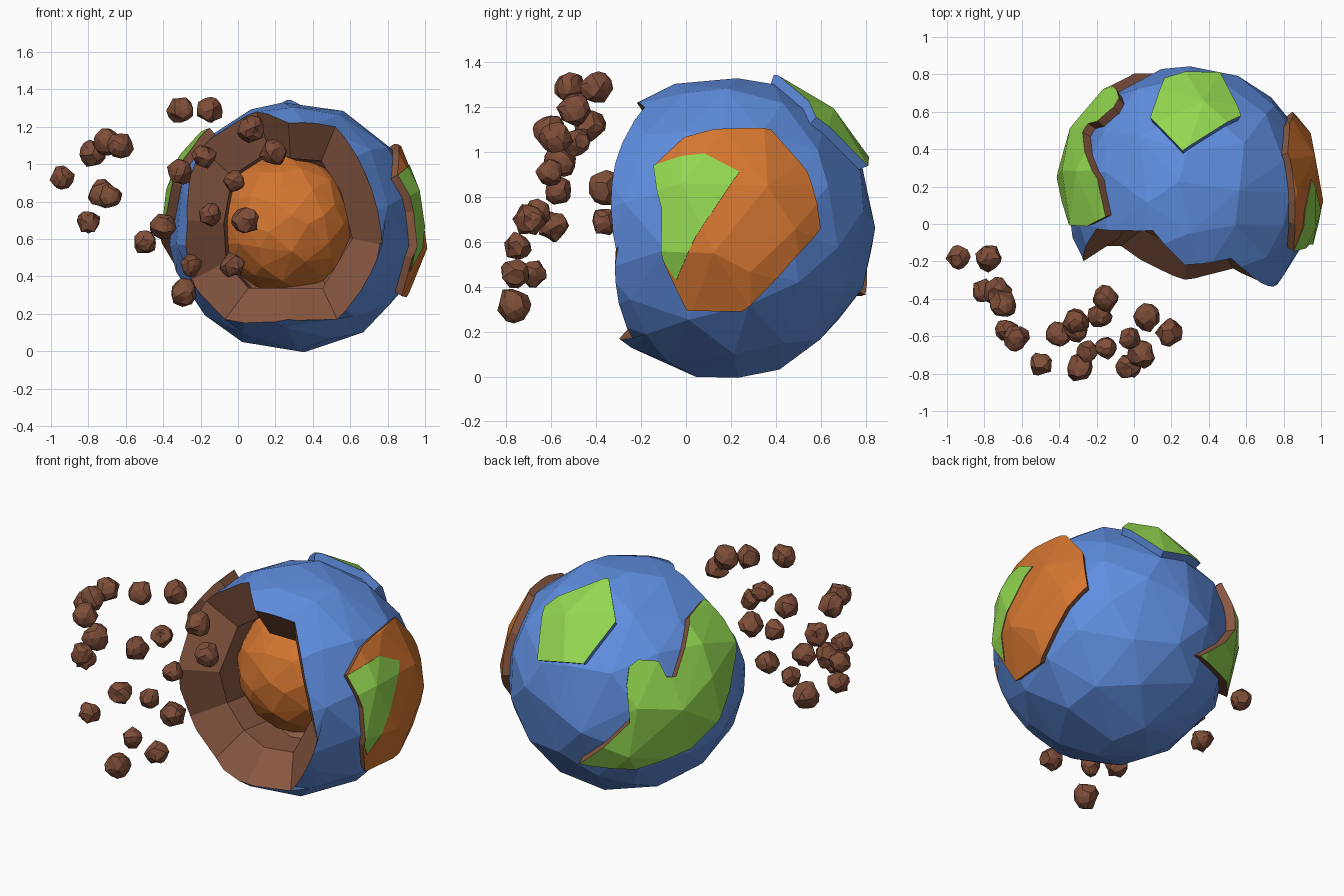
import bpy, bmesh, math, random
from mathutils import Vector

if "Cube" in bpy.data.objects:
    bpy.data.objects.remove(bpy.data.objects["Cube"])

random.seed(4)
CENTRE = Vector((0.30, 0.17, 0.663))


def material(name, rgb):
    m = bpy.data.materials.new(name)
    m.diffuse_color = (*rgb, 1)
    m.use_nodes = True
    m.node_tree.nodes["Principled BSDF"].inputs["Base Color"].default_value = m.diffuse_color
    return m


BLUE = material("ocean blue", (0.115, 0.27, 0.74))
GREEN = material("grass green", (0.29, 0.68, 0.08))
ORANGE = material("hot orange", (0.66, 0.18, 0.03))
EARTH = material("earth brown", (0.25, 0.098, 0.054))
ROCK = material("rock brown", (0.21, 0.075, 0.04))


def add(name, bm, mats, loc=CENTRE):
    me = bpy.data.meshes.new(name)
    bm.to_mesh(me)
    bm.free()
    for m in mats:
        me.materials.append(m)
    ob = bpy.data.objects.new(name, me)
    ob.location = loc
    bpy.context.collection.objects.link(ob)
    return ob


def ball(radius, jitter=0.006):
    # irregular faceted sphere, same facets every time
    rnd = random.Random(9)
    bm = bmesh.new()
    bmesh.ops.create_icosphere(bm, subdivisions=3, radius=radius)
    for v in bm.verts:
        v.co *= 1 + rnd.uniform(-jitter, jitter)
    return bm


def finish(ob):
    # bake the modifiers into the mesh
    bpy.context.view_layer.update()
    dg = bpy.context.evaluated_depsgraph_get()
    me = bpy.data.meshes.new_from_object(ob.evaluated_get(dg))
    ob.modifiers.clear()
    ob.data = me


def view(az, el):
    # view frame: right, up, toward the viewer
    a, e = math.radians(az), math.radians(el)
    return (Vector((-math.sin(a), math.cos(a), 0)),
            Vector((-math.sin(e) * math.cos(a), -math.sin(e) * math.sin(a), math.cos(e))),
            Vector((math.cos(e) * math.cos(a), math.cos(e) * math.sin(a), math.sin(e))))


FRONT, RIGHT, TOP, BACK_LEFT = view(-90, 0), view(0, 0), view(-90, 90), view(127, 22)


def on_sphere(u, v, frame, radius):
    w = math.sqrt(max(radius ** 2 - u * u - v * v, 0.001))
    return frame[0] * u + frame[1] * v + frame[2] * w


def wedge(outline, middle, inner, sink=0.0):
    # radial cutter: outer ring, inner ring, optional ring pushed back
    bm = bmesh.new()
    axis = middle.normalized()
    rings = [[p * 3 for p in outline], [p * inner for p in outline]]
    mids = [middle * 3, middle * inner]
    if sink:
        rings.append([p * inner - axis * sink for p in outline])
        mids[1] = -axis * 0.33
    rings = [[bm.verts.new(p) for p in r] for r in rings]
    n = len(outline)
    for a, b in zip(rings, rings[1:]):
        for i in range(n):
            j = (i + 1) % n
            bm.faces.new((a[i], a[j], b[j], b[i]))
    for ring, mid in ((rings[0], mids[0]), (rings[-1], mids[1])):
        m = bm.verts.new(mid)
        for i in range(n):
            bm.faces.new((ring[i], ring[(i + 1) % n], m))
    bmesh.ops.recalc_face_normals(bm, faces=bm.faces)
    return bm


def carve(name, radius, outline, middle, mats, op, inner, sink=0.0):
    cutter = add("cutter", wedge(outline, middle, inner, sink), [])
    cutter.hide_render = True
    ob = add(name, ball(radius), mats)
    d = ob.modifiers.new("facets", 'DECIMATE')
    d.ratio = 0.5
    b = ob.modifiers.new("carve", 'BOOLEAN')
    b.operation, b.object, b.solver = op, cutter, 'EXACT'
    finish(ob)
    bpy.data.objects.remove(cutter)
    ob.data.materials.clear()
    for m in mats:
        ob.data.materials.append(m)
    # outer skin gets the first colour, cut walls the second
    for p in ob.data.polygons:
        p.use_smooth = False
        p.material_index = 0 if p.normal.dot(p.center.normalized()) > 0.35 else 1
    return ob


def patch(name, radius, pts, frame, mats, middle=None):
    outline = [on_sphere(u, v, frame, radius) for u, v in pts]
    if middle:
        mid = on_sphere(*middle, frame, radius)
    else:
        mid = sum(outline, Vector()).normalized() * radius
    carve(name, radius, outline, mid, mats, 'INTERSECT', 0.8)


# planet shell with the blasted opening (front view outline)
rim = [(0.10, 1.28), (0.27, 1.22), (0.52, 1.20), (0.68, 0.95), (0.77, 0.57),
       (0.53, 0.17), (0.27, 0.17), (-0.07, 0.17), (-0.25, 0.38), (-0.27, 0.70), (-0.20, 1.08)]
rim = [on_sphere(x - CENTRE.x, z - CENTRE.z, FRONT, 0.68) for x, z in rim]
shell = carve("planet_shell", 0.669, rim, on_sphere(-0.08, 0.03, FRONT, 0.68),
              [BLUE, EARTH], 'DIFFERENCE', 0.66, 0.22)
# flare the broken rim slightly
walls = {i for p in shell.data.polygons if p.material_index for i in p.vertices}
for i in walls:
    v = shell.data.vertices[i]
    if v.co.length > 0.6:
        v.co = v.co.normalized() * 0.68

# glowing core, set deep in the opening
core = add("core", ball(0.38), [ORANGE], (0.26, 0.28, 0.68))
core.modifiers.new("facets", 'DECIMATE').ratio = 0.6
finish(core)

# left continent (outline in the back-left view)
left = [(625, 660), (635, 653), (656, 655), (665, 672), (675, 672), (690, 610),
        (707, 593), (727, 615), (740, 650), (736, 690), (690, 750), (655, 765),
        (572, 765), (600, 744), (625, 720), (622, 680)]
px = lambda p: ((p[0] - 625) / 183, (673 - p[1]) / 183)
patch("left_continent", 0.722, [px(p) for p in left], BACK_LEFT, [GREEN, EARTH], px((672, 708)))

# right continent: desert with a thin meadow on it (right view outlines)
side = lambda pts: [(y - CENTRE.y, z - CENTRE.z) for y, z in pts]
patch("right_desert", 0.712, side([
    (-0.15, 0.95), (0.0, 1.07), (0.12, 1.10), (0.38, 1.10), (0.55, 0.92), (0.61, 0.66),
    (0.50, 0.54), (0.25, 0.29), (0.0, 0.29), (-0.10, 0.50), (-0.11, 0.75)]),
    RIGHT, [ORANGE, EARTH])
patch("right_meadow", 0.717, side([
    (-0.155, 0.95), (-0.05, 0.98), (0.08, 1.0), (0.24, 0.92), (0.04, 0.62),
    (-0.05, 0.42), (-0.105, 0.52), (-0.115, 0.75)]),
    RIGHT, [GREEN, EARTH])

# top island with blue sides (top view outline)
patch("top_island", 0.715, [(-0.04, 0.22), (0.28, 0.42), (0.16, 0.64), (-0.14, 0.62), (-0.22, 0.41)],
      TOP, [GREEN, BLUE])

# flying rocks
rocks = [(-.94, -.18, .93), (-.78, -.18, 1.06), (-.80, -.36, .69), (-.73, -.36, .84),
         (-.70, -.43, 1.12), (-.68, -.57, .83), (-.63, -.61, 1.10), (-.50, -.75, .58),
         (-.40, -.59, .67), (-.31, -.52, 1.29), (-.31, -.56, .96), (-.29, -.77, .32),
         (-.25, -.68, .46), (-.15, -.40, 1.29), (-.18, -.49, 1.04), (-.15, -.66, .73),
         (-.02, -.61, .91), (-.03, -.76, .46), (.04, -.70, .70), (.07, -.50, 1.19),
         (.19, -.58, 1.06)]
for i, loc in enumerate(rocks):
    bm = bmesh.new()
    bmesh.ops.create_icosphere(bm, subdivisions=2, radius=random.uniform(0.062, 0.078))
    for v in bm.verts:
        v.co *= random.uniform(0.8, 1.08)
    rock = add(f"rock_{i + 1}", bm, [ROCK], loc)
    rock.rotation_euler = [random.uniform(0, 6) for _ in range(3)]
